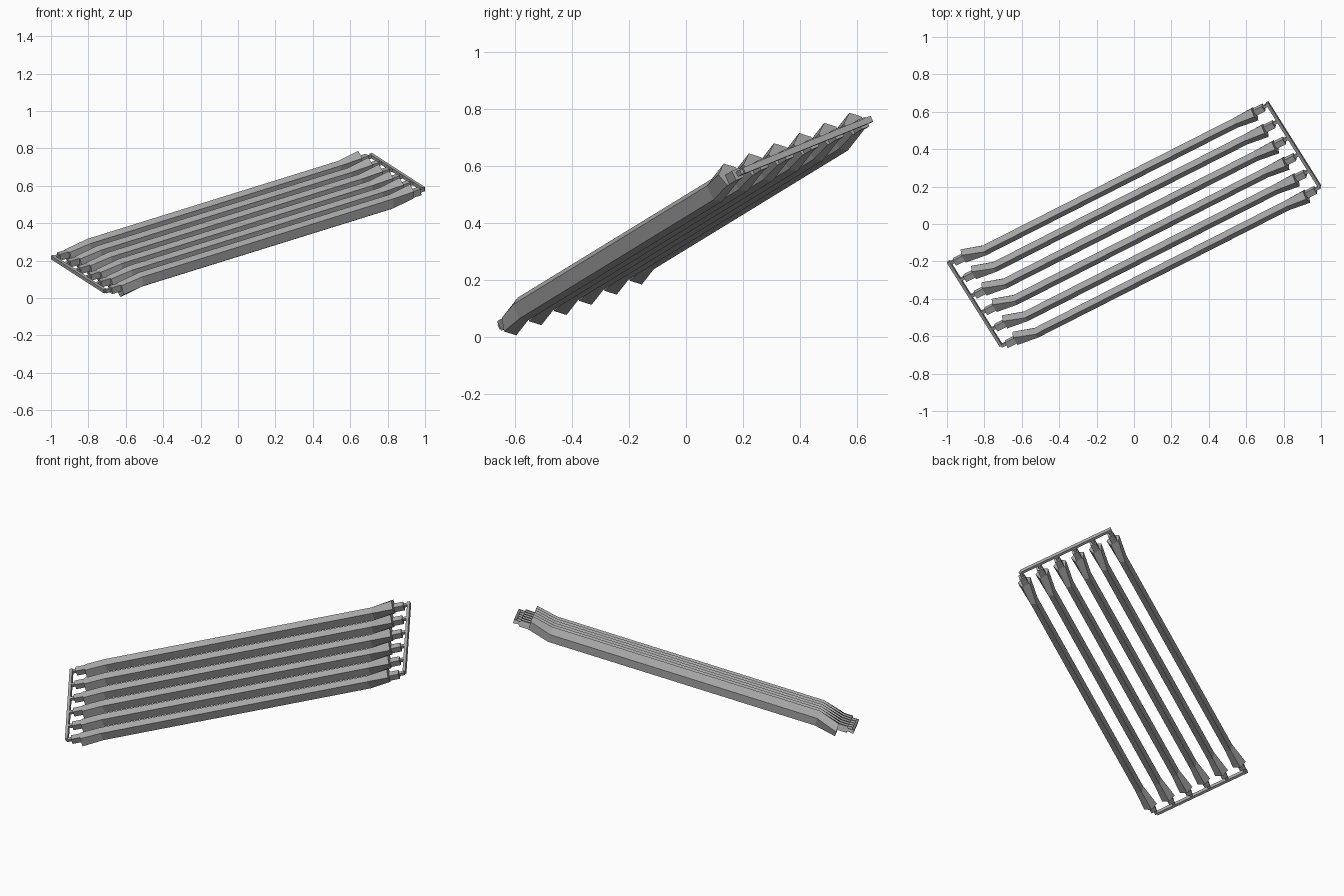
import bpy, bmesh, math
from mathutils import Matrix, Vector

cube = bpy.data.objects.get("Cube")
if cube:
    bpy.data.objects.remove(cube, do_unlink=True)

# one grey metal
metal = bpy.data.materials.new("grey_metal")
metal.use_nodes = True
GREY = (0.4, 0.4, 0.4, 1)
metal.diffuse_color = GREY
metal.node_tree.nodes["Principled BSDF"].inputs["Base Color"].default_value = GREY

# tilted frame: along the bars, across the bars, and up from the panel
along = Vector((0.860, 0.429, 0.275)).normalized()
across = Vector((0.504, -0.80, -0.324))
across = (across - along * across.dot(along)).normalized()
up = across.cross(along) * -1
if up.z < 0:
    up.negate()
FRAME = Matrix((along, across, up)).transposed().to_4x4()
FRAME.translation = Vector((0, 0, 0.4))

COUNT, SPACING = 6, 0.11


def finish(name, bm):
    bm.transform(FRAME)
    bmesh.ops.recalc_face_normals(bm, faces=bm.faces)
    mesh = bpy.data.meshes.new(name)
    bm.to_mesh(mesh)
    bm.free()
    mesh.materials.append(metal)
    obj = bpy.data.objects.new(name, mesh)
    bpy.context.collection.objects.link(obj)
    return obj


def add_box(bm, center, size):
    place = Matrix.Translation(center) @ Matrix.Diagonal((*size, 1))
    bmesh.ops.create_cube(bm, size=1, matrix=place)


# five-sided sections: position, centre across, centre up, half width, half height, turn
SECTIONS = [
    (-0.905, 0.014, -0.016, 0.041, 0.042, -90),
    (-0.78, 0.025, 0.008, 0.027, 0.046, -108),
    (0.78, 0.019, -0.008, 0.027, 0.046, -108),
    (0.905, 0.014, 0.016, 0.041, 0.042, -126),
]


def build_bar(offset):
    bm = bmesh.new()
    rings = []
    for pos, side, height, wide, tall, turn in SECTIONS:
        angles = [math.radians(turn + 72 * k) for k in range(5)]
        rings.append([bm.verts.new((pos, offset + side + wide * math.cos(t),
                                    height + tall * math.sin(t))) for t in angles])
    for low, high in zip(rings, rings[1:]):
        for k in range(5):
            n = (k + 1) % 5
            bm.faces.new((low[k], low[n], high[n], high[k]))
    bm.faces.new(rings[0])
    bm.faces.new(rings[-1])
    return bm


# bars with flared, twisted ends
offsets = [(i - (COUNT - 1) / 2) * SPACING for i in range(COUNT)]
for i, offset in enumerate(offsets):
    finish(f"bar_{i + 1}", build_bar(offset))

# connectors and thin end rails
for end, label in ((-1, "lower"), (1, "upper")):
    for i, offset in enumerate(offsets):
        bm = bmesh.new()
        add_box(bm, (end * 0.93, offset + 0.012, 0), (0.06, 0.034, 0.036))
        add_box(bm, (end * 0.97, offset + 0.008, 0), (0.04, 0.016, 0.018))
        finish(f"{label}_connector_{i + 1}", bm)
    bm = bmesh.new()
    add_box(bm, (end * 0.99, 0, 0), (0.016, 0.56, 0.022))
    finish(f"{label}_rail", bm)
